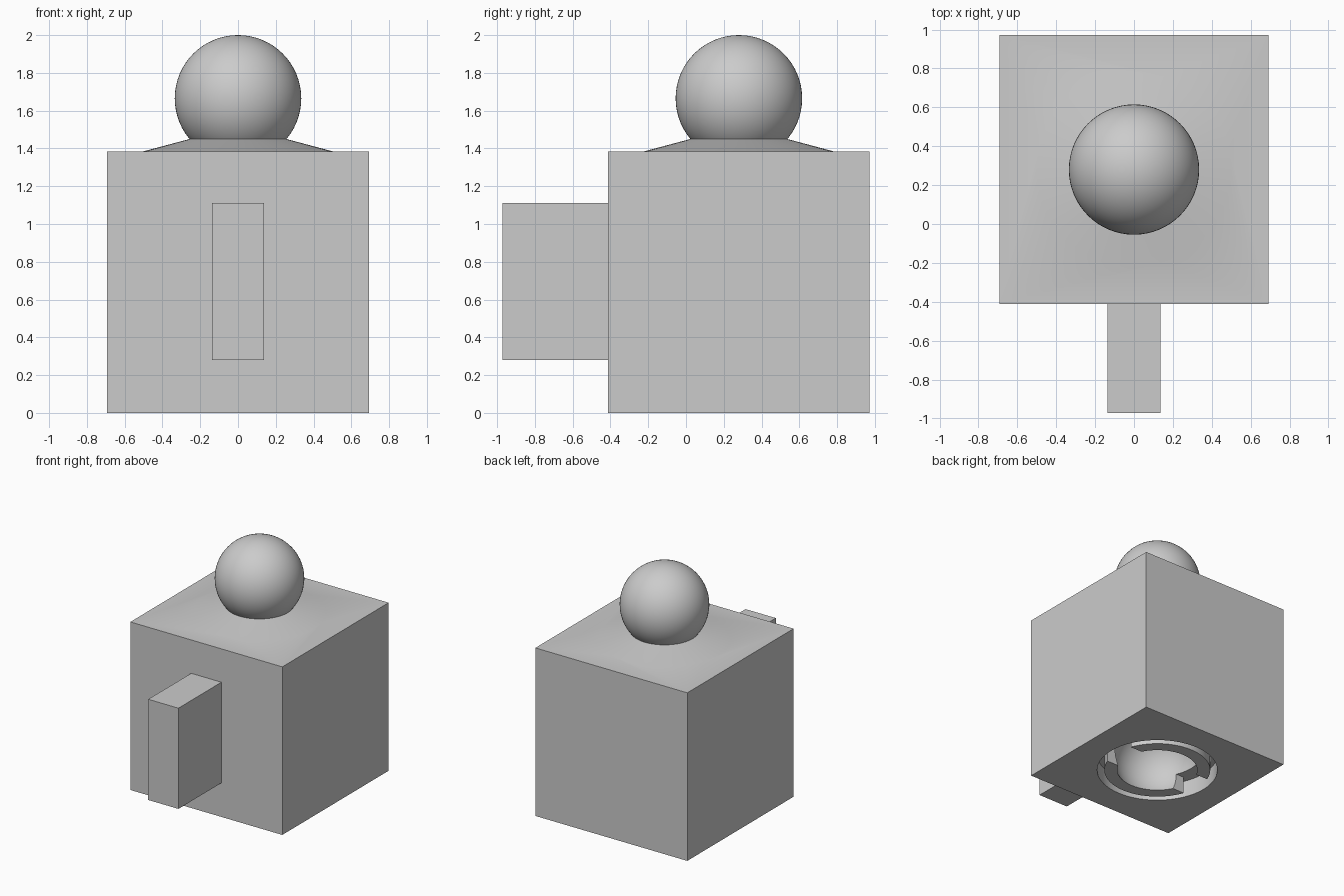
import bpy
import bmesh
from math import radians
from mathutils import Matrix

if "Cube" in bpy.data.objects:
    bpy.data.objects.remove(bpy.data.objects["Cube"], do_unlink=True)

SIDE = 1.385           # edge of the block
MID_Y = 0.28           # block centre line
BALL_R = 0.335
RECESS = 0.14          # depth of the socket recess

grey = bpy.data.materials.new("plain grey")
grey.use_nodes = True
grey.diffuse_color = (0.6, 0.6, 0.6, 1)
grey.node_tree.nodes["Principled BSDF"].inputs["Base Color"].default_value = (0.6, 0.6, 0.6, 1)


def make(name, build):
    bm = bmesh.new()
    build(bm)
    mesh = bpy.data.meshes.new(name)
    bm.to_mesh(mesh)
    bm.free()
    mesh.materials.append(grey)
    obj = bpy.data.objects.new(name, mesh)
    bpy.context.collection.objects.link(obj)
    return obj


def box(name, size, centre):
    matrix = Matrix.Translation(centre) @ Matrix.Diagonal((*size, 1))
    return make(name, lambda bm: bmesh.ops.create_cube(bm, size=1, matrix=matrix))


def cone(name, r_low, r_high, z_low, z_high):
    matrix = Matrix.Translation((0, MID_Y, (z_low + z_high) / 2))
    return make(name, lambda bm: bmesh.ops.create_cone(
        bm, cap_ends=True, segments=64, radius1=r_low, radius2=r_high,
        depth=z_high - z_low, matrix=matrix))


def sphere(name, radius, z):
    matrix = Matrix.Translation((0, MID_Y, z))
    return make(name, lambda bm: bmesh.ops.create_uvsphere(
        bm, u_segments=64, v_segments=32, radius=radius, matrix=matrix))


def combine(obj, tools):
    """Apply (operation, tool) booleans and remove the tools."""
    for operation, tool in tools:
        mod = obj.modifiers.new(operation, 'BOOLEAN')
        mod.operation = operation
        mod.solver = 'EXACT'
        mod.object = tool
    graph = bpy.context.evaluated_depsgraph_get()
    graph.update()
    mesh = bpy.data.meshes.new_from_object(obj.evaluated_get(graph))
    obj.modifiers.clear()
    obj.data = mesh
    for _, tool in tools:
        bpy.data.objects.remove(tool, do_unlink=True)


def smooth(obj):
    bpy.ops.object.select_all(action='DESELECT')
    obj.select_set(True)
    bpy.context.view_layer.objects.active = obj
    bpy.ops.object.shade_smooth_by_angle(angle=radians(30))


# Block with a sloped collar on top and a round socket underneath
body = box("body", (SIDE, SIDE, SIDE), (0, MID_Y, SIDE / 2))
combine(body, [
    ('UNION', cone("collar", 0.515, 0.256, SIDE - 0.004, 1.45)),
    ('DIFFERENCE', cone("recess_cutter", 0.465, 0.465, -0.1, RECESS)),
    ('DIFFERENCE', sphere("cavity_cutter", 0.34, RECESS)),
])
smooth(body)

# Split ring that grips the ball, slotted along x
lip = cone("socket_lip", 0.41, 0.41, 0, RECESS)
combine(lip, [
    ('DIFFERENCE', sphere("lip_cavity_cutter", 0.34, RECESS)),
    ('DIFFERENCE', box("slot_cutter", (1, 0.28, 0.5), (0, MID_Y, 0.1))),
])
smooth(lip)

# Ball on the collar
smooth(sphere("ball", BALL_R, 2 - BALL_R))

# Upright fin on the front face
box("front_fin", (0.275, 0.565, 0.83), (0, -0.69, 0.695))
